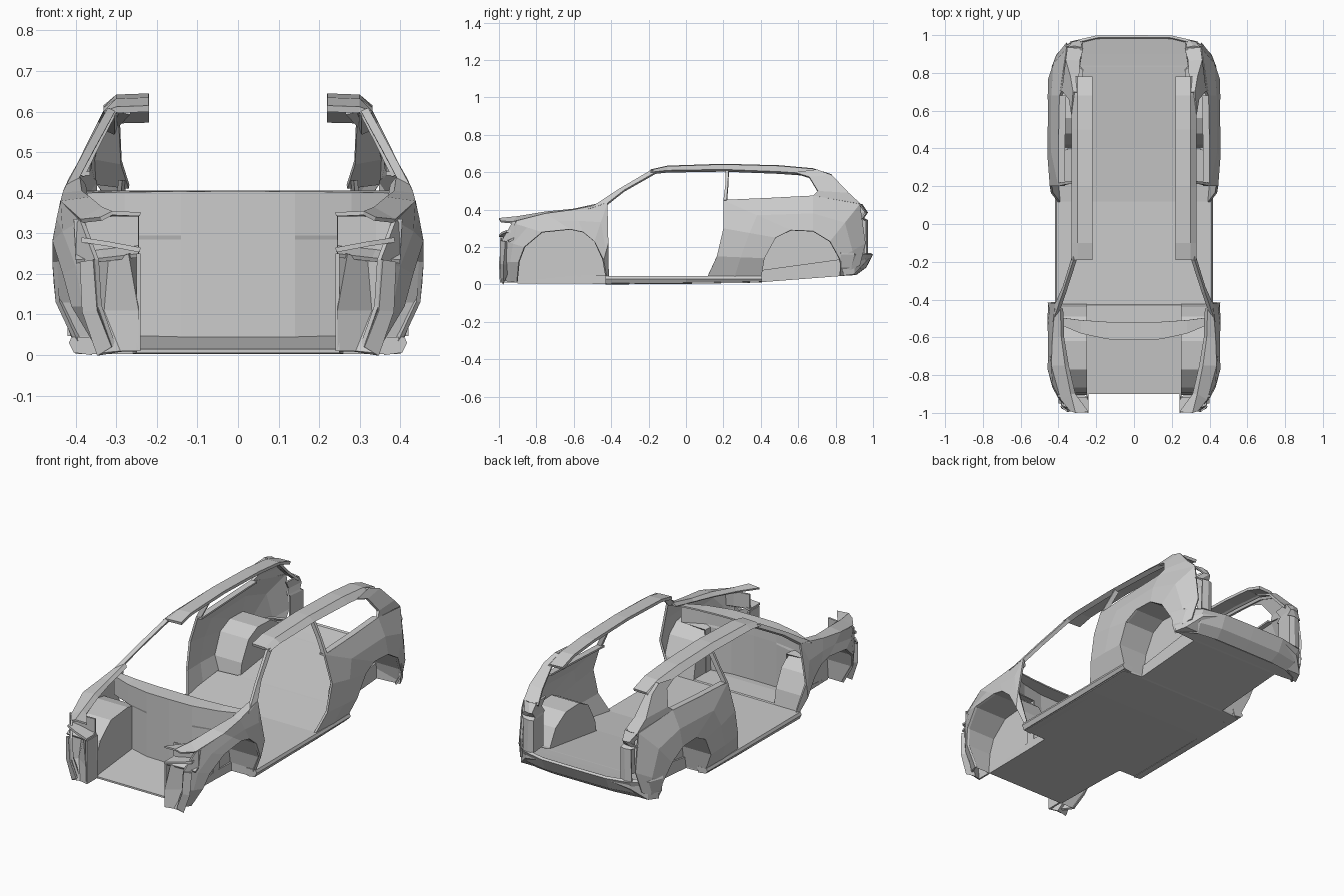
import bpy, bmesh
from mathutils import Vector

if "Cube" in bpy.data.objects:
    bpy.data.objects.remove(bpy.data.objects["Cube"])

# plan half width along y, and width factor along z
PLAN = [(-1, .34), (-.95, .385), (-.88, .43), (-.78, .459), (-.42, .459), (.12, .442),
        (.25, .457), (.75, .46), (.86, .435), (.92, .40), (.96, .36), (1, .22)]
TUMBLE = [(0, .80), (.03, .90), (.09, .97), (.2, .995), (.27, 1), (.36, .965), (.42, .93),
          (.46, .875), (.6, .725), (.65, .65)]


def interp(t, table):
    if t <= table[0][0]:
        return table[0][1]
    for (a, u), (b, v) in zip(table, table[1:]):
        if t <= b:
            return u + (v - u) * (t - a) / (b - a)
    return table[-1][1]


def skin(p):
    """Project a side view point (y, z) onto the body side."""
    y, z = p
    return (interp(y, PLAN) * interp(z, TUMBLE), y, z)


def skins(points):
    return [skin(p) for p in points]


def between(a, b, t):
    return [(p[0] + (q[0] - p[0]) * t, p[1] + (q[1] - p[1]) * t) for p, q in zip(a, b)]


def loft(name, rows, thick=.012, mirror=True, closed=False, caps=False, axis=(1, 0, 0)):
    """Skin rows of points; the sheet thickens away from axis."""
    bm = bmesh.new()
    vs = [[bm.verts.new(p) for p in r] for r in rows]
    n = len(rows[0])
    for r, s in zip(vs, vs[1:]):
        for i in range(n if closed else n - 1):
            j = (i + 1) % n
            bm.faces.new((r[i], r[j], s[j], s[i]))
    if caps:
        bm.faces.new(vs[0])
        bm.faces.new(vs[-1])
    bmesh.ops.remove_doubles(bm, verts=bm.verts, dist=.0005)
    bmesh.ops.recalc_face_normals(bm, faces=bm.faces)
    if not closed:
        total = sum((f.normal * f.calc_area() for f in bm.faces), Vector())
        if total.dot(Vector(axis)) < 0:
            bmesh.ops.reverse_faces(bm, faces=bm.faces)
    me = bpy.data.meshes.new(name)
    bm.to_mesh(me)
    bm.free()
    ob = bpy.data.objects.new(name, me)
    bpy.context.collection.objects.link(ob)
    if thick and not closed:
        m = ob.modifiers.new("thickness", 'SOLIDIFY')
        m.thickness = thick
        m.offset = -1
    if mirror:
        ob.modifiers.new("mirror", 'MIRROR')
    return ob


# wheel arches in side view
front_arch = [(-.905, .01), (-.895, .12), (-.865, .2), (-.77, .28), (-.62, .295),
              (-.55, .28), (-.49, .23), (-.44, .13), (-.42, .02)]
rear_arch = [(.40, .02), (.42, .14), (.48, .25), (.56, .29), (.68, .285),
             (.77, .23), (.82, .14), (.84, .06)]

# front fender and rear quarter panel: arch edge out to panel border
fender_edge = [(-.98, .02), (-.985, .12), (-.985, .235), (-.93, .33), (-.75, .38),
               (-.6, .40), (-.42, .435), (-.415, .22), (-.412, .01)]
quarter_edge = [(.11, .03), (.165, .15), (.2, .3), (.2, .45), (.68, .475),
                (.93, .43), (.96, .22), (.93, .10)]
for name, arch, edge in (("front_fender", front_arch, fender_edge),
                         ("rear_quarter_panel", rear_arch, quarter_edge)):
    loft(name, [skins(between(arch, edge, t)) for t in (0, .5, 1)])

# wheel housings: arch swept inward, then closed by an inner wall
for name, arch, x in (("front_wheel_housing", front_arch, .25), ("rear_wheel_housing", rear_arch, .27)):
    (y0, z0), (y1, z1) = arch[0], arch[-1]
    loft(name, [skins(arch), [(x, y, z) for y, z in arch],
                [(x, y, z0 + (z1 - z0) * (y - y0) / (y1 - y0)) for y, z in arch]], 0)

# fender top rail beside the hood opening
loft("fender_top_rail", [
    skins([(-.99, .34), (-.93, .335), (-.75, .38), (-.6, .40), (-.42, .435)]),
    [(.31, -1, .355), (.335, -.9, .365), (.365, -.75, .39), (.385, -.6, .405), (.39, -.44, .44)],
    [(.24, -.995, .352), (.31, -.9, .35), (.345, -.75, .37), (.37, -.6, .39), (.375, -.45, .42)],
], .01, axis=(0, 0, 1))

# front fascia corner with sunken lamp pocket
loft("front_fascia", [
    [skin((-.98, .02)), (.34, -.98, .005), (.29, -.985, .01), (.245, -.995, .01), (.24, -.90, .01)],
    [skin((-.985, .11)), (.375, -.975, .11), (.33, -.94, .11), (.245, -1, .11), (.24, -.90, .11)],
    [skin((-.985, .235)), (.38, -.965, .23), (.32, -.93, .23), (.27, -.985, .25), (.24, -.90, .25)],
], .01, axis=(0, -1, 0))
loft("headlight_bucket", [
    [(.40, -.95, .235), (.33, -.96, .24), (.245, -.985, .25)],
    [(.40, -.92, .25), (.34, -.915, .26), (.245, -.92, .27)],
    [(.405, -.915, .335), (.34, -.915, .34), (.245, -.92, .345)],
], .01, axis=(0, -1, 0))
loft("headlight_blade", [
    [(.385, -.96, .29), (.32, -.985, .28), (.24, -1, .265)],
    [(.385, -.91, .29), (.32, -.91, .28), (.24, -.91, .265)],
], .012, axis=(0, 0, 1))
loft("front_upright", [[(.24, -.995, .01), (.24, -.995, .25)], [(.24, -.91, .01), (.24, -.91, .25)]],
     .01, axis=(-1, 0, 0))

# firewall with cowl shelf, narrowed between the wheel housings
arc = [(-.40, -.53), (-.28, -.58), (-.14, -.61), (0, -.613), (.14, -.61), (.28, -.58), (.40, -.53)]
narrow = [(max(-.255, min(.255, x)), y) for x, y in arc]
loft("firewall", [
    [(x, y * .3 - .335, .405) for x, y in arc],
    [(x, y, .404 - .03 * x * x) for x, y in arc],
    [(x, y, .295) for x, y in arc],
    [(x, y, .285) for x, y in narrow],
    [(x, y, .04) for x, y in narrow],
], .008, mirror=False, axis=(0, -1, 0))

# floor slab: y, half width, bottom, top
floor = [(-.90, .25, .005, .015), (-.56, .255, .004, .05), (-.43, .26, .003, .05), (-.425, .40, .003, .045),
         (.12, .40, .005, .045), (.39, .40, .01, .075), (.40, .28, .012, .076), (.83, .28, .045, .135),
         (.84, .42, .047, .136), (.90, .395, .055, .145), (.96, .325, .12, .155), (.99, .20, .15, .16)]
loft("floor", [[(-w, y, a), (w, y, a), (w, y, b), (-w, y, b)] for y, w, a, b in floor],
     mirror=False, closed=True, caps=True)

# door sill
loft("door_sill", [[(.36, y, z), (.405, y, z + .006), (.417, y, .03), (.41, y, .045), (.35, y, .045)]
                   for y, z in ((-.43, 0), (0, .003), (.405, .01))], closed=True, caps=True)

# rear bumper wrapping round the tail
half = [(.437, .83), (.41, .90), (.33, .968), (.2, .998), (0, 1)]
wrap = half + [(-x, y) for x, y in half[-2::-1]]
loft("rear_bumper", [
    [(x * .93, .82 + (y - .82) * .5, .045 + (y - .83) * .03) for x, y in wrap],
    [(x * .985, .82 + (y - .82) * .8, .09) for x, y in wrap],
    [(x, y, .16) for x, y in wrap],
    [(x * .98, y - .012, .168 + .25 * max(0, .97 - y)) for x, y in wrap],
], .01, mirror=False, axis=(0, 1, 0))

# windscreen pillar
loft("front_pillar", [
    skins([(-.52, .405), (-.36, .51), (-.19, .61)]),
    skins([(-.42, .435), (-.33, .505), (-.15, .607)]),
], .02)

# roof rail: y, lower z, upper z
rail = [(-.19, .60, .612), (-.10, .61, .632), (.2, .615, .642), (.5, .603, .634),
        (.68, .59, .618), (.78, .555, .585)]
loft("roof_rail", [[(.305, y, a - .012), (.332, y, a), (.30, y, b), (.22, y, b + .003)]
                   for y, a, b in rail], .016, axis=(0, 0, 1))

# thin door pillar and window ledge
loft("door_pillar", [skins([(.20, .45), (.21, .53), (.212, .615)]),
                     skins([(.217, .45), (.224, .53), (.228, .615)])], .025)
ledge = skins([(.2, .452), (.45, .463), (.68, .475)])
loft("window_ledge", [ledge, [(x - .035, y, z) for x, y, z in ledge]], .01, axis=(0, 0, 1))

# rear pillar with flange widening towards the tailgate opening
glass = [(.58, .60), (.66, .575), (.705, .50), (.68, .475)]
tail = [(.70, .615), (.78, .585), (.87, .49), (.935, .43)]
flange = [(x - d, y - .005, z - .01) for (x, y, z), d in zip(skins(tail), (.06, .045, .075, .085))]
loft("rear_pillar", [skins(glass), skins(tail), flange], .014)

# tail corner: lamp above, flat panel below, flange inward
levels = [(.965, .165, .27), (.965, .345, .27), (.945, .355, .275), (.965, .385, .28), (.935, .43, .275)]
loft("tail_corner", [[skin((y, z)), (skin((y, z))[0] - .035, y + .008, z), (x, y, z), (x + .01, y - .10, z)]
                     for y, z, x in levels], .01, axis=(0, 1, 0))
